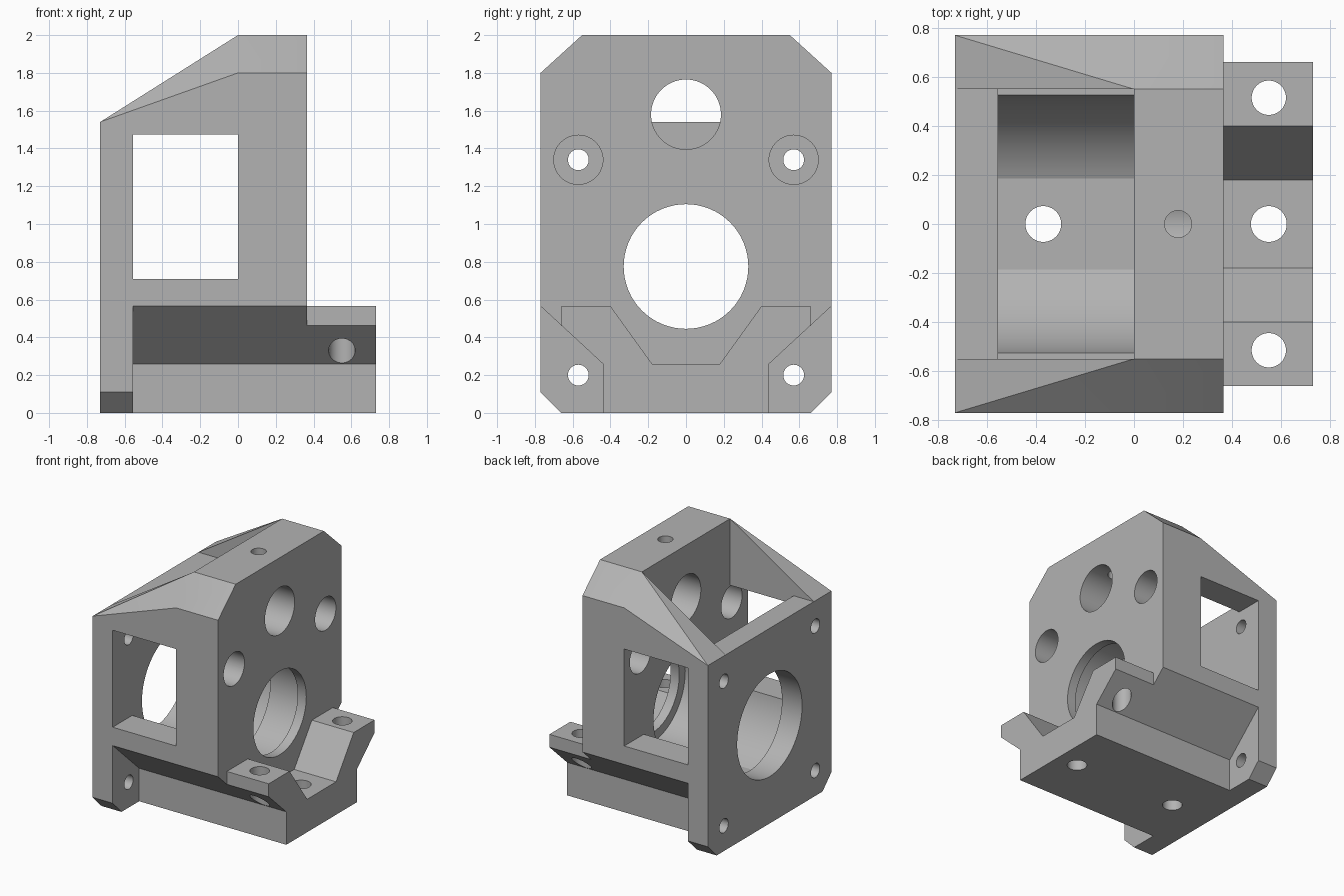
import bpy, bmesh, math
from mathutils import Matrix

if "Cube" in bpy.data.objects:
    bpy.data.objects.remove(bpy.data.objects["Cube"])

grey = bpy.data.materials.new("light grey")
grey.use_nodes = True
colour = (0.45, 0.45, 0.45, 1)
grey.diffuse_color = colour
grey.node_tree.nodes["Principled BSDF"].inputs["Base Color"].default_value = colour


def make(name, bm):
    bmesh.ops.recalc_face_normals(bm, faces=bm.faces)
    mesh = bpy.data.meshes.new(name)
    bm.to_mesh(mesh)
    bm.free()
    mesh.materials.append(grey)
    obj = bpy.data.objects.new(name, mesh)
    bpy.context.collection.objects.link(obj)
    return obj


def prism(name, profile, x0, x1):
    """Extrude a (y, z) outline along x."""
    bm = bmesh.new()
    face = bm.faces.new([bm.verts.new((x0, y, z)) for y, z in profile])
    ext = bmesh.ops.extrude_face_region(bm, geom=[face])
    moved = [v for v in ext["geom"] if isinstance(v, bmesh.types.BMVert)]
    bmesh.ops.translate(bm, verts=moved, vec=(x1 - x0, 0, 0))
    return make(name, bm)


def box(name, x0, x1, y, z0, z1):
    return prism(name, [(-y, z0), (y, z0), (y, z1), (-y, z1)], x0, x1)


def cylinder(name, axis, r, a, b, lo, hi):
    """Axis x: a, b are y, z.  Axis z: a, b are x, y."""
    bm = bmesh.new()
    mid = (lo + hi) / 2
    if axis == "x":
        m = Matrix.Translation((mid, a, b)) @ Matrix.Rotation(math.pi / 2, 4, "Y")
    else:
        m = Matrix.Translation((a, b, mid))
    bmesh.ops.create_cone(bm, cap_ends=True, segments=64, radius1=r, radius2=r,
                          depth=hi - lo, matrix=m)
    return make(name, bm)


def combine(target, tool, operation="DIFFERENCE"):
    mod = target.modifiers.new("combine", "BOOLEAN")
    mod.operation = operation
    mod.solver = "EXACT"
    mod.object = tool
    bpy.context.view_layer.objects.active = target
    bpy.ops.object.modifier_apply(modifier=mod.name)
    bpy.data.objects.remove(tool)


# Main housing with sloped top and chamfered shoulders
bm = bmesh.new()
for s in (-1, 1):
    for p in [(-.73, .77, 0), (.365, .77, 0), (-.73, .77, 1.54), (0, .77, 1.8),
              (.365, .77, 1.8), (0, .55, 2), (.365, .55, 2)]:
        bm.verts.new((p[0], s * p[1], p[2]))
bmesh.ops.convex_hull(bm, input=bm.verts)
bmesh.ops.dissolve_limit(bm, angle_limit=.01, verts=bm.verts, edges=bm.edges)
body = make("motor_mount_body", bm)

# Clamp foot at the left end
combine(body, box("foot", .2, .73, .66, 0, .565), "UNION")

# Undercut sides and lower chamfers of the end plate
for s in (-1, 1):
    under = [(.44, -.1), (.44, .26), (.77, .565), (.9, .685), (.9, -.1)]
    combine(body, prism("undercut", [(s * y, z) for y, z in under], -.555, .9))
    corner = [(.56, -.1), (.88, .22), (.88, -.1)]
    combine(body, prism("chamfer", [(s * y, z) for y, z in corner], -.9, -.52))

# Angled channel in the foot
combine(body, prism("channel", [(-.18, .26), (.18, .26), (.497, .7), (-.497, .7)], .365, .9))

# Inner cavity: straight walls above a rounded trough with a flat floor
axis_z, trough = .775, .53
start, end = math.asin((axis_z - .71) / trough), math.acos(.185 / trough)
arc = []
for i in range(21):
    a = start + (end - start) * i / 20
    arc.append((trough * math.cos(a), axis_z - trough * math.sin(a)))
half = [(.55, 2.2), (.55, .71)] + arc
combine(body, prism("cavity", half + [(-y, z) for y, z in reversed(half)], -.555, 0))

# Level top of the end plate and side windows
combine(body, box("plate_top", -.9, -.5, .55, 1.54, 2.2))
combine(body, box("window", -.555, 0, .95, .71, 1.475))

# Shaft hole, bearing seat and motor opening
combine(body, cylinder("shaft_hole", "x", .33, 0, axis_z, .2, .5))
combine(body, cylinder("bearing_seat", "x", .405, 0, axis_z, -.1, .29))
combine(body, cylinder("motor_opening", "x", .405, 0, axis_z, -.9, -.5))

# Upper rod hole and its set screw hole
combine(body, cylinder("rod_hole", "x", .185, 0, 1.58, -.1, .5))
combine(body, cylinder("set_screw", "z", .055, .18, 0, 1.6, 2.2))

# Motor screw holes, tool access holes and foot screw holes
for s in (-1, 1):
    combine(body, cylinder("access_hole", "x", .13, s * .57, 1.34, -.1, .5))
    for z in (.2, 1.34):
        combine(body, cylinder("screw_hole", "x", .055, s * .57, z, -.9, -.5))
    combine(body, cylinder("foot_hole", "z", .07, .55, s * .515, .1, .8))
for x in (-.37, .55):
    combine(body, cylinder("floor_hole", "z", .073, x, 0, -.1, .4))

# Smooth bores, sharp edges
for o in bpy.context.selected_objects:
    o.select_set(False)
body.select_set(True)
bpy.context.view_layer.objects.active = body
bpy.ops.object.shade_smooth_by_angle(angle=math.radians(20))
